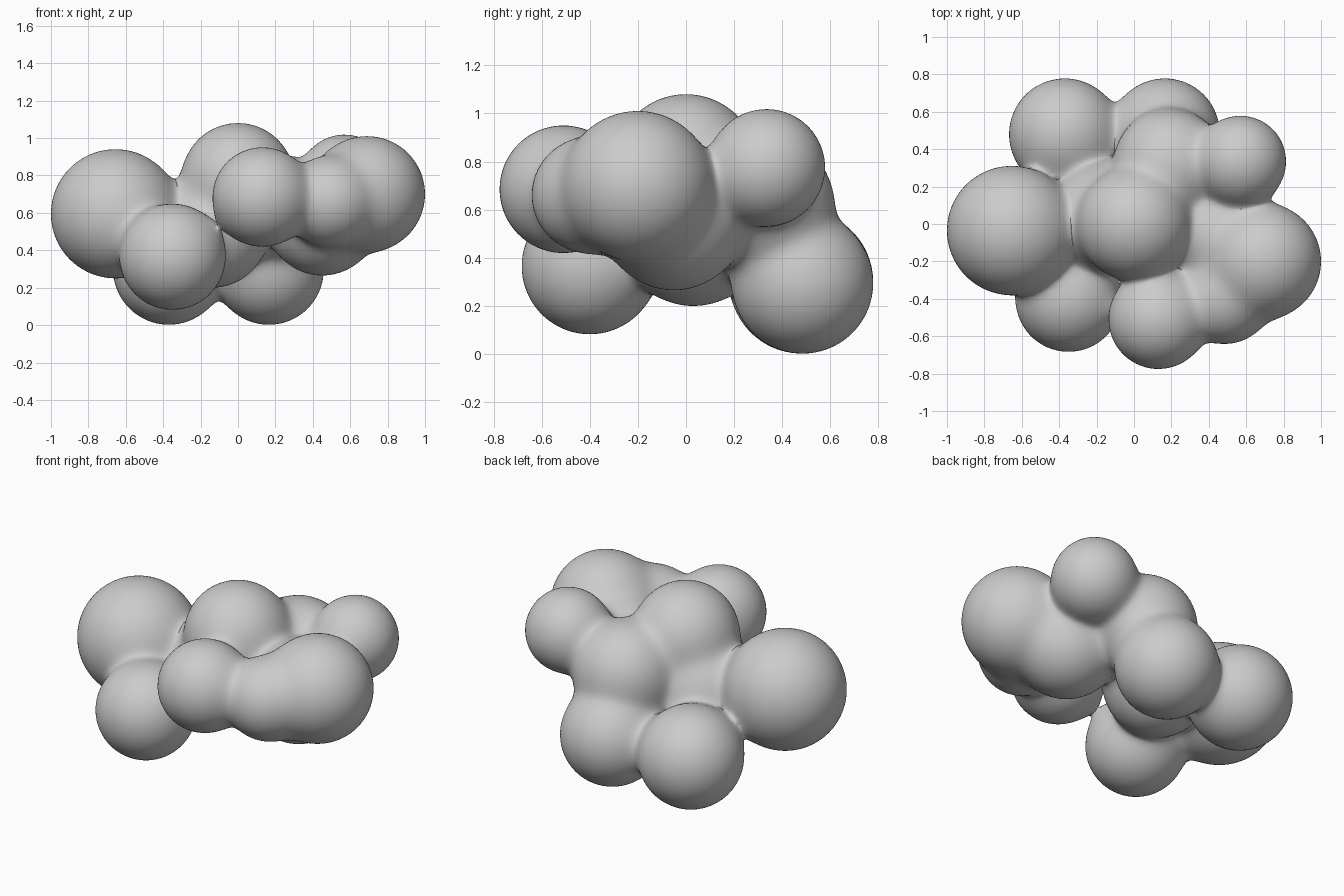
import bpy, bmesh, math
from mathutils import Vector, Matrix

if "Cube" in bpy.data.objects:
    bpy.data.objects.remove(bpy.data.objects["Cube"])

# Lobes of the blob: x, y, z, radius
LOBES = [
    (-0.655, -0.035, 0.595, 0.345),  # left
    (0.00, 0.00, 0.78, 0.30),        # crown
    (-0.35, -0.40, 0.365, 0.283),    # front left, low
    (0.13, -0.51, 0.685, 0.265),     # front
    (0.69, -0.20, 0.70, 0.31),       # right
    (0.57, 0.335, 0.775, 0.243),     # back right
    (-0.37, 0.48, 0.30, 0.298),      # back left, low
    (0.165, 0.485, 0.295, 0.293),    # back, low
    (0.19, 0.32, 0.62, 0.295),       # back, upper
    (0.45, -0.05, 0.56, 0.295),      # right, low
    (0.49, -0.40, 0.66, 0.24),       # front right
    (-0.14, 0.03, 0.50, 0.30),       # core
]
BALLS = [(Vector(b[:3]), b[3]) for b in LOBES]
BLEND = 0.032


def field(p):
    """Smoothly blended distance to all lobes, and its gradient."""
    total, grad = 0.0, Vector()
    for c, r in BALLS:
        v = p - c
        d = v.length
        w = math.exp(-(d - r) / BLEND)
        total += w
        grad += v * (w / max(d, 1e-6))
    return -BLEND * math.log(total), grad / total


# Overlapping balls, fused into one skin
bm = bmesh.new()
for c, r in BALLS:
    bmesh.ops.create_icosphere(bm, subdivisions=4, radius=r,
                               matrix=Matrix.Translation(c))
mesh = bpy.data.meshes.new("blob_body")
bm.to_mesh(mesh)
bm.free()
blob = bpy.data.objects.new("blob_body", mesh)
bpy.context.collection.objects.link(blob)
rm = blob.modifiers.new("fuse", 'REMESH')
rm.mode = 'VOXEL'
rm.voxel_size = 0.025
sm = blob.modifiers.new("relax", 'SMOOTH')
sm.factor = 0.5
sm.iterations = 6
dg = bpy.context.evaluated_depsgraph_get()
skin = bpy.data.meshes.new_from_object(blob.evaluated_get(dg))
blob.modifiers.clear()
blob.data = skin

# Pull the skin onto the blended surface so the joints become soft fillets
for v in skin.vertices:
    p = v.co.copy()
    for _ in range(5):
        d, g = field(p)
        p -= g * (max(-0.04, min(0.04, d)) / max(g.length_squared, 0.3))
    v.co = p

for poly in skin.polygons:
    poly.use_smooth = True
skin.update()
